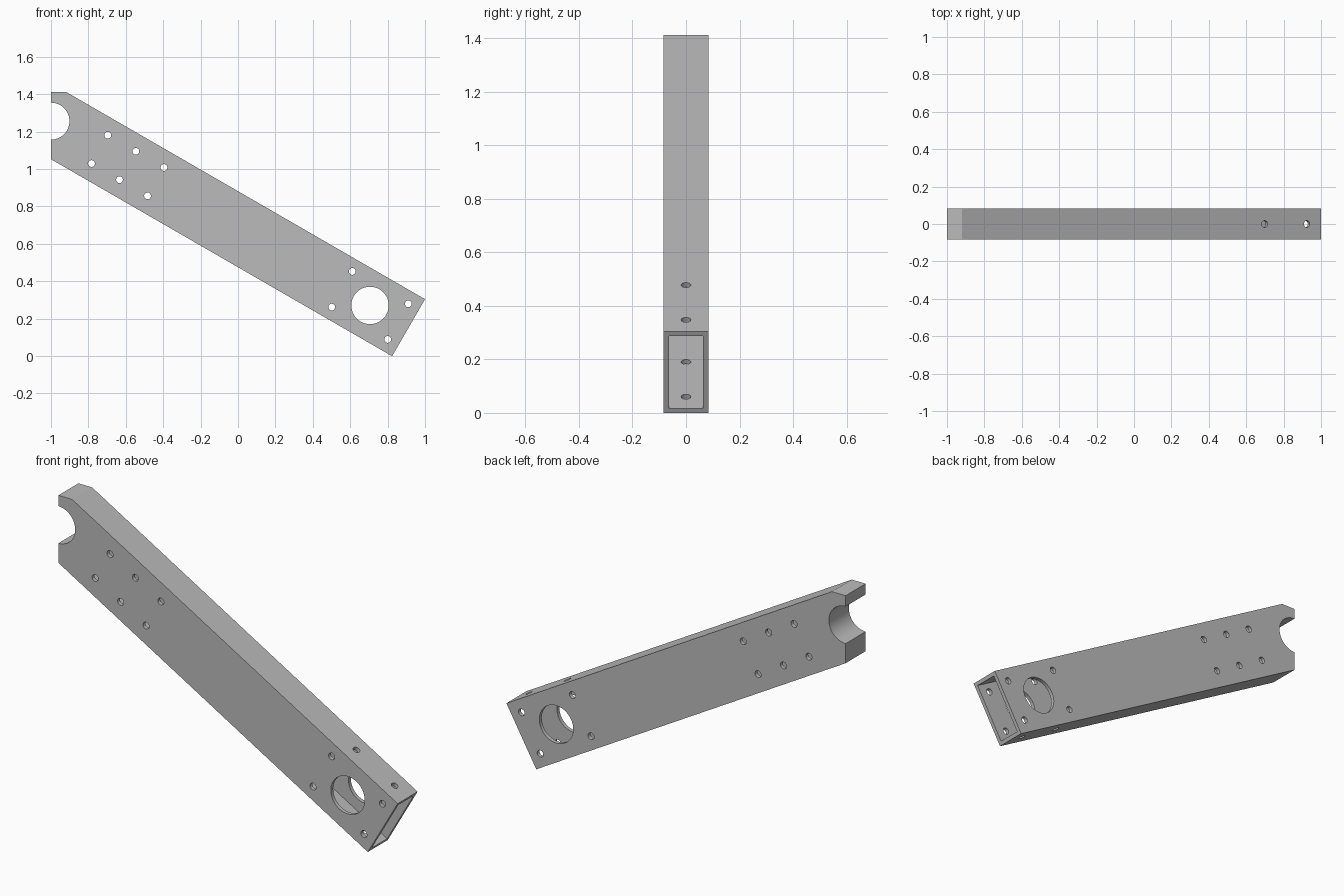
import bpy
import math
from mathutils import Matrix, Vector

if "Cube" in bpy.data.objects:
    bpy.data.objects.remove(bpy.data.objects["Cube"])

HEIGHT, WIDTH, WALL = 0.352, 0.168, 0.02
TILT = math.radians(30)

# Tube frame: X runs up the tube from its lower end, Z across its tall side
along = Vector((-math.cos(TILT), 0, math.sin(TILT)))
across = Vector((math.sin(TILT), 0, math.cos(TILT)))
frame = Matrix((along, Vector((0, -1, 0)), across)).transposed().to_4x4()
frame.translation = Vector((1, 0, 0.304)) - across * HEIGHT / 2


def box(name, size, matrix):
    bpy.ops.mesh.primitive_cube_add(size=1)
    ob = bpy.context.object
    ob.name = name
    ob.data.transform(matrix @ Matrix.Diagonal((*size, 1)))
    return ob


def drill(u, v, radius, axis="Y"):
    """Cylinder through the tube at distance u from the end and offset v."""
    bpy.ops.mesh.primitive_cylinder_add(vertices=48, radius=radius, depth=1)
    ob = bpy.context.object
    turn = Matrix.Rotation(math.pi / 2, 4, "X") if axis == "Y" else Matrix()
    ob.data.transform(frame @ Matrix.Translation((u, 0, v)) @ turn)
    return ob


# Rectangular tube, left long at the top for trimming
tube = box("arm_tube", (2.6, WIDTH, HEIGHT), frame @ Matrix.Translation((1.3, 0, 0)))
cutters = [box("bore", (4, WIDTH - 2 * WALL, HEIGHT - 2 * WALL), frame)]

# Upright and level trims at the upper end
cutters.append(box("end_trim", (1, 1, 4), Matrix.Translation((-1.5, 0, 1))))
cutters.append(box("top_trim", (4, 1, 1), Matrix.Translation((0, 0, 1.912))))

# Large shaft holes
cutters += [drill(0.238, 0, 0.1), drill(2.208, 0, 0.099)]

# Bolt holes around the lower shaft hole and the upper hole grid
SMALL = 0.018
for side in (-1, 1):
    cutters += [drill(0.238 + du, side * 0.11, SMALL) for du in (-0.173, 0.173)]
    cutters += [drill(1.734 + i * 0.173, side * 0.0875, SMALL) for i in (-1, 0, 1)]

# Bolt holes through the narrow walls
cutters += [drill(u, 0, SMALL, "Z") for u in (0.088, 0.348)]

# Cut everything out of the tube
bpy.context.view_layer.objects.active = tube
for cutter in cutters:
    mod = tube.modifiers.new("cut", "BOOLEAN")
    mod.operation, mod.solver, mod.object = "DIFFERENCE", "EXACT", cutter
    bpy.ops.object.modifier_apply(modifier=mod.name)
    bpy.data.objects.remove(cutter)

# Plain grey metal
metal = bpy.data.materials.new("grey_metal")
metal.use_nodes = True
metal.diffuse_color = (0.5, 0.5, 0.5, 1)
metal.node_tree.nodes["Principled BSDF"].inputs["Base Color"].default_value = (0.5, 0.5, 0.5, 1)
tube.data.materials.clear()
tube.data.materials.append(metal)

bpy.ops.object.select_all(action="DESELECT")
tube.select_set(True)
bpy.ops.object.shade_smooth_by_angle(angle=math.radians(30))
